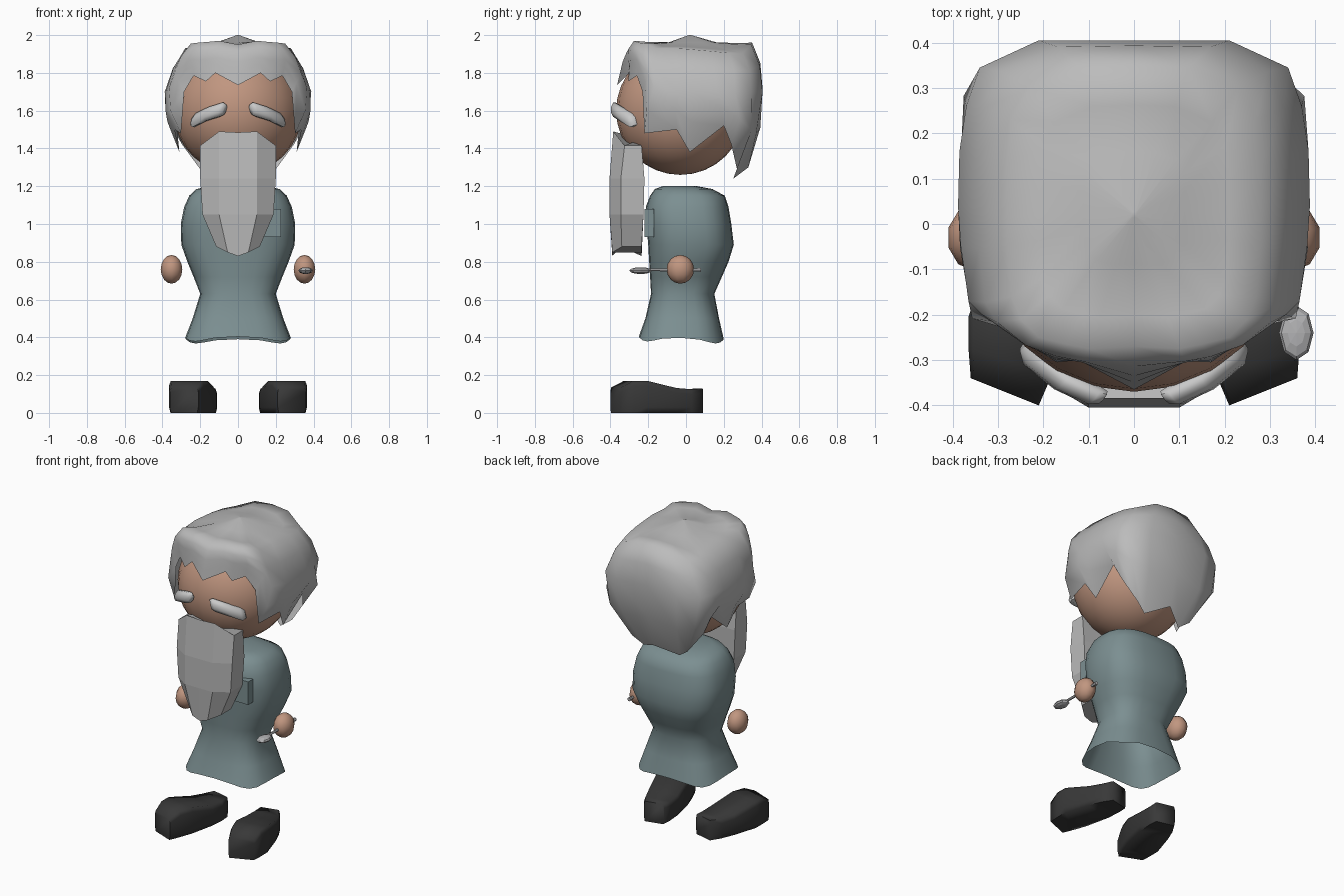
import bpy, bmesh, math
from mathutils import Vector

if "Cube" in bpy.data.objects:
    bpy.data.objects.remove(bpy.data.objects["Cube"])


def material(name, rgb):
    m = bpy.data.materials.new(name)
    m.diffuse_color = (*rgb, 1)
    m.use_nodes = True
    m.node_tree.nodes["Principled BSDF"].inputs["Base Color"].default_value = m.diffuse_color
    return m


HAIR = material("grey hair", (0.50, 0.50, 0.50))
BROW = material("pale brow", (0.58, 0.58, 0.58))
SKIN = material("skin", (0.53, 0.305, 0.215))
ROBE = material("robe teal", (0.20, 0.275, 0.285))
SHOE = material("dark leather", (0.04, 0.04, 0.04))
METAL = material("metal", (0.45, 0.45, 0.46))


def finish(bm, name, mat, smooth=None):
    bmesh.ops.remove_doubles(bm, verts=bm.verts, dist=0.0005)
    bmesh.ops.recalc_face_normals(bm, faces=bm.faces)
    me = bpy.data.meshes.new(name)
    bm.to_mesh(me)
    bm.free()
    ob = bpy.data.objects.new(name, me)
    bpy.context.collection.objects.link(ob)
    me.materials.append(mat)
    if smooth:
        bpy.ops.object.select_all(action='DESELECT')
        ob.select_set(True)
        bpy.context.view_layer.objects.active = ob
        bpy.ops.object.shade_smooth_by_angle(angle=math.radians(smooth))
    return ob


def loft(name, rings, mat, start=True, end=True, smooth=None):
    """Skin closed rings of points, with optional end caps."""
    bm = bmesh.new()
    vs = [[bm.verts.new(p) for p in r] for r in rings]
    n = len(rings[0])
    for a, b in zip(vs, vs[1:]):
        for i in range(n):
            j = (i + 1) % n
            bm.faces.new((a[i], a[j], b[j], b[i]))
    if start:
        bm.faces.new(vs[0])
    if end:
        bm.faces.new(vs[-1])
    return finish(bm, name, mat, smooth)


def ball(name, loc, size, mat, u=16, v=10, smooth=80):
    bm = bmesh.new()
    bmesh.ops.create_uvsphere(bm, u_segments=u, v_segments=v, radius=1)
    for vert in bm.verts:
        vert.co = Vector([c * s + l for c, s, l in zip(vert.co, size, loc)])
    return finish(bm, name, mat, smooth)


def mirror_ring(half):
    """Half ring from front centre to back centre, completed across x."""
    return half + [(-x, y, z) for x, y, z in half[-2:0:-1]]


# Head and hands
ball("head", (0, -0.03, 1.6), (0.34, 0.34, 0.34), SKIN, 24, 16)
for side, s in (("left", 1), ("right", -1)):
    ball(side + "_hand", (s * 0.352, -0.03, 0.76), (0.06, 0.073, 0.076), SKIN, 10, 8)

# Hair: per strand column a shoulder, girth and hem point, front to back
strands = [
    ((0, -.27, 1.95), (0, -.335, 1.86), (0, -.365, 1.735)),
    ((.10, -.275, 1.97), (.115, -.305, 1.88), (.12, -.30, 1.80)),
    ((.15, -.265, 1.965), (.175, -.295, 1.87), (.17, -.305, 1.755)),
    ((.21, -.25, 1.96), (.25, -.26, 1.87), (.235, -.26, 1.785)),
    ((.25, -.21, 1.955), (.335, -.20, 1.80), (.285, -.23, 1.70)),
    ((.27, -.16, 1.93), (.365, -.17, 1.72), (.302, -.22, 1.48)),
    ((.28, -.05, 1.93), (.382, -.05, 1.70), (.335, -.05, 1.50)),
    ((.28, .02, 1.925), (.388, .04, 1.70), (.31, .02, 1.38)),
    ((.28, .13, 1.915), (.385, .16, 1.70), (.325, .20, 1.52)),
    ((.27, .23, 1.905), (.37, .26, 1.70), (.295, .24, 1.42)),
    ((.23, .30, 1.905), (.34, .345, 1.70), (.20, .27, 1.29)),
    ((.12, .345, 1.95), (.21, .405, 1.70), (.13, .25, 1.24)),
    ((0, .35, 1.96), (0, .405, 1.72), (0, .33, 1.30)),
]


def between(a, b, f, bulge):
    p = Vector(a).lerp(Vector(b), f)
    return (p.x * bulge, p.y * bulge, p.z)


def bulge(i):
    return 1.0 if i < 5 else 1.13 if 9 <= i <= 11 else 1.07


rows = [
    [(c[0][0] * .02, .02 + c[0][1] * .02, 2.0) for c in strands],
    [(c[0][0] * .4, .02 + c[0][1] * .4, 1.962) for c in strands],
    [(c[0][0] * .75, c[0][1] * .75, c[0][2] * .6 + 1.955 * .4) for c in strands],
    [c[0] for c in strands],
    [between(c[0], c[1], .45, 1.05) for c in strands],
    [c[1] for c in strands],
    [between(c[1], c[2], .5, bulge(i)) for i, c in enumerate(strands)],
    [c[2] for c in strands],
]
loft("hair", [mirror_ring(r) for r in rows], HAIR, end=False, smooth=120)

# Beard: faceted slab, front centre round to back centre
beard = [
    [(0, -.385, 1.485), (.10, -.385, 1.49), (.20, -.325, 1.415), (.20, -.235, 1.415), (.1, -.24, 1.45), (0, -.24, 1.45)],
    [(0, -.405, 1.24), (.10, -.405, 1.24), (.20, -.345, 1.24), (.20, -.22, 1.24), (.1, -.22, 1.24), (0, -.22, 1.24)],
    [(0, -.405, 1.05), (.10, -.405, 1.05), (.188, -.345, 1.05), (.188, -.225, 1.05), (.1, -.225, 1.05), (0, -.225, 1.05)],
    [(0, -.39, .83), (.055, -.39, .85), (.115, -.34, .88), (.115, -.235, .88), (.055, -.235, .85), (0, -.235, .83)],
]
loft("beard", [mirror_ring(r) for r in beard], HAIR)

# Brows: blunt bent bars
for side, s in (("left", 1), ("right", -1)):
    path = [(.242, -.268, 1.545, .6), (.228, -.29, 1.55, 1), (.16, -.345, 1.583, 1),
            (.09, -.378, 1.605, 1), (.07, -.382, 1.605, .7)]
    rings = []
    for x, y, z, k in path:
        ring = []
        for i in range(8):
            a = math.tau * (i + .5) / 8
            d, h = .025 * k * math.cos(a), .04 * k * math.sin(a)
            ring.append((s * (x + .55 * d - .25 * h), y - .83 * d, z + h))
        rings.append(ring)
    loft(side + "_brow", rings, BROW, smooth=60)

# Robe: rounded square rings, open at the hem
profile = [  # z, half width, front y, back y, squareness
    (.385, .28, -.25, .20, 3.2), (.50, .24, -.215, .175, 2.9), (.63, .20, -.185, .15, 2.5),
    (.72, .235, -.19, .19, 2.6), (.80, .268, -.195, .225, 2.7), (.89, .30, -.20, .253, 2.8),
    (1.0, .303, -.21, .24, 2.8), (1.09, .285, -.213, .225, 2.8), (1.15, .258, -.19, .205, 2.7),
    (1.185, .22, -.165, .14, 2.5), (1.2, .15, -.125, .06, 2.2)]
rings = []
for k, (z, hx, yf, yb, e) in enumerate(profile):
    ring = []
    for i in range(24):
        a = math.tau * i / 24
        c, n = math.cos(a), math.sin(a)
        x = hx * math.copysign(abs(c) ** (2 / e), c)
        y = (yf + yb) / 2 + (yb - yf) / 2 * math.copysign(abs(n) ** (2 / e), n)
        # hem droops at the corners and towards the back
        drop = (.012 * math.cos(4 * a) - .03 * (y + .03)) if k == 0 else 0
        ring.append((x, y, z + drop))
    rings.append(ring)
loft("robe", rings, ROBE, start=False, smooth=80)

# Chest pocket
bm = bmesh.new()
bmesh.ops.create_cube(bm, size=1)
for v in bm.verts:
    v.co = Vector((.172 + v.co.x * .11, -.195 + v.co.y * .05, 1.005 + v.co.z * .15))
finish(bm, "pocket", ROBE)

# Shoes: sections from toe to heel (inner xy, outer xy, top height)
sections = [
    ((.21, -.40), (.36, -.34), .135), ((.18, -.33), (.365, -.275), .17),
    ((.15, -.25), (.365, -.205), .17), ((.115, -.09), (.315, -.05), .132),
    ((.11, .0), (.28, .03), .125), ((.115, .06), (.24, .09), .13)]
for side, s in (("left", 1), ("right", -1)):
    rings = []
    for a, b, top in sections:
        def pt(f, z):
            return (s * (a[0] + (b[0] - a[0]) * f), a[1] + (b[1] - a[1]) * f, z)
        rings.append([pt(.04, 0), pt(.96, 0), pt(1, .03), pt(1, top - .025), pt(.95, top),
                      pt(.05, top), pt(0, top - .025), pt(0, .03)])
    loft(side + "_shoe", rings, SHOE, smooth=75)

# Spoon held in one hand
handle = [[(.355 + r * math.cos(t * math.tau / 6), y, .757 + r * math.sin(t * math.tau / 6))
           for t in range(6)] for y, r in ((.08, .012), (.05, .009), (-.20, .008))]
loft("spoon_handle", handle, METAL, smooth=40)
ball("spoon_bowl", (.358, -.24, .753), (.038, .06, .018), METAL, 8, 6, None)
